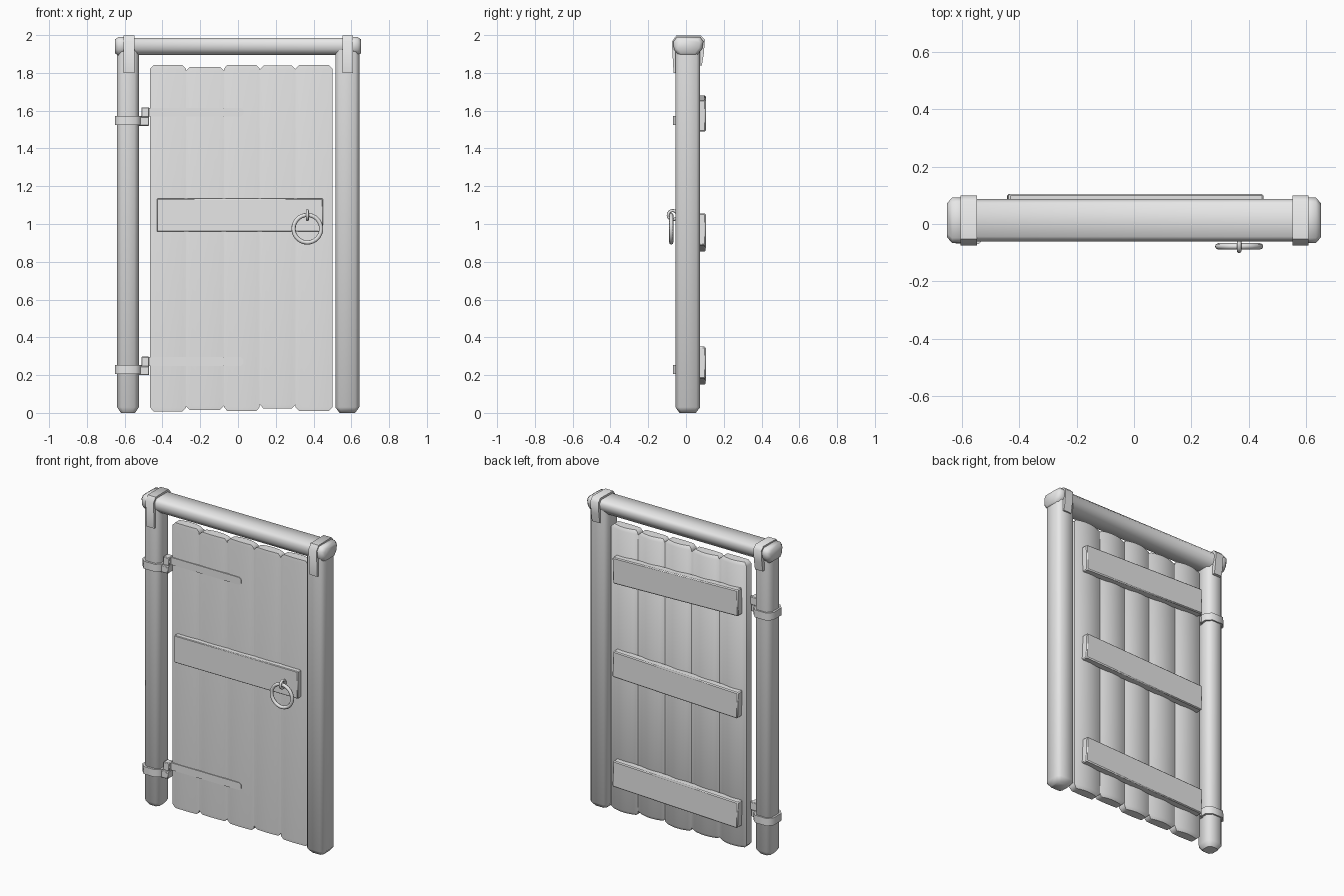
import bpy
import bmesh
import math

if "Cube" in bpy.data.objects:
    bpy.data.objects.remove(bpy.data.objects["Cube"])

grey = bpy.data.materials.new("plain_grey")
grey.use_nodes = True
grey.diffuse_color = (0.8, 0.8, 0.8, 1)
grey.node_tree.nodes["Principled BSDF"].inputs["Base Color"].default_value = (0.8, 0.8, 0.8, 1)


def finish(obj, name, angle=40):
    obj.name = name
    obj.data.materials.append(grey)
    bpy.ops.object.select_all(action="DESELECT")
    obj.select_set(True)
    bpy.context.view_layer.objects.active = obj
    bpy.ops.object.shade_smooth_by_angle(angle=math.radians(angle))
    return obj


def loft(name, rings, angle=40):
    """Skin a list of equal-length rings and cap both ends."""
    bm = bmesh.new()
    loops = [[bm.verts.new(p) for p in ring] for ring in rings]
    n = len(loops[0])
    for a, b in zip(loops, loops[1:]):
        for i in range(n):
            j = (i + 1) % n
            bm.faces.new((a[i], a[j], b[j], b[i]))
    bm.faces.new(loops[0])
    bm.faces.new(loops[-1])
    bmesh.ops.recalc_face_normals(bm, faces=bm.faces)
    mesh = bpy.data.meshes.new(name)
    bm.to_mesh(mesh)
    bm.free()
    obj = bpy.data.objects.new(name, mesh)
    bpy.context.collection.objects.link(obj)
    return finish(obj, name, angle)


def middle(values):
    return (min(values) + max(values)) / 2


def scaled(profile, s, centre=None):
    cu, cv = centre or [middle(axis) for axis in zip(*profile)]
    return [(cu + (u - cu) * s, cv + (v - cv) * s) for u, v in profile]


def upright(name, profile, levels, angle=40, centre=None):
    """Stack an xy profile at (z, scale) levels."""
    return loft(name, [[(x, y, z) for x, y in scaled(profile, s, centre)]
                       for z, s in levels], angle)


def box(name, x, y, z, bevel=0.004, tilt=0):
    bpy.ops.mesh.primitive_cube_add(size=1, location=(middle(x), middle(y), middle(z)))
    obj = bpy.context.object
    for v in obj.data.vertices:
        v.co.x *= x[1] - x[0]
        v.co.y *= y[1] - y[0]
        v.co.z *= z[1] - z[0]
    obj.rotation_euler.y = tilt
    mod = obj.modifiers.new("soft_edges", "BEVEL")
    mod.width = bevel
    mod.segments = 1
    return finish(obj, name, 50)


def chamfered(x0, x1, y0, y1, c):
    return [(x0 + c, y0), (x1 - c, y0), (x1, y0 + c), (x1, y1 - c),
            (x1 - c, y1), (x0 + c, y1), (x0, y1 - c), (x0, y0 + c)]


# Side posts
for name, x0, x1, y1, c in (("right_post", -0.64, -0.525, 0.065, 0.024),
                            ("left_post", 0.515, 0.642, 0.075, 0.02)):
    upright(name, chamfered(x0, x1, -0.056, y1, c),
            [(0, 0.65), (0.03, 1), (1.93, 1)], 50)

# Top beam with swollen ends
beam = [(-0.035, 1.895), (0.055, 1.895), (0.082, 1.93), (0.088, 1.965),
        (0.072, 1.986), (-0.045, 1.986), (-0.062, 1.965), (-0.06, 1.925)]
stations = [(-0.652, 0.8), (-0.635, 1.06), (-0.605, 1.06), (-0.59, 0.98),
            (0.59, 0.98), (0.605, 1.06), (0.635, 1.06), (0.652, 0.8)]
loft("top_beam", [[(x, y, z) for y, z in scaled(beam, s)] for x, s in stations], 65)

# Straps hooked over the beam
strap = [(-0.066, 1.8), (-0.075, 1.965), (-0.052, 1.997), (0.078, 1.999),
         (0.1, 1.975), (0.094, 1.9), (0.084, 1.84), (0.06, 1.84), (0.07, 1.9),
         (0.086, 1.965), (0.07, 1.985), (-0.045, 1.985), (-0.058, 1.96), (-0.046, 1.8)]
for name, x in (("right_beam_strap", -0.577), ("left_beam_strap", 0.582)):
    loft(name, [[(x + d, y, z) for y, z in strap] for d in (-0.028, 0.028)], 50)

# Door planks: nearly flat in front, gently rounded behind, ends worn on the back
edges = [-0.465, -0.275, -0.075, 0.115, 0.305, 0.5]
tops = [1.842, 1.832, 1.842, 1.838, 1.842]
bottoms = [0.008, 0.016, 0.01, 0.024, 0.01]
steps = [k / 4 - 1 for k in range(9)]
for i in range(5):
    a, b = edges[i], edges[i + 1]
    mid, half = (a + b) / 2, (b - a) / 2
    front = [(mid + t * half, 0.004 * t * t - 0.005) for t in steps]
    back = [(mid + t * half, 0.068 - 0.018 * t * t) for t in reversed(steps)]
    upright(f"plank_{i + 1}", front + back,
            [(bottoms[i], 0.8), (bottoms[i] + 0.02, 1),
             (tops[i] - 0.02, 1), (tops[i], 0.8)], 50, (mid, 0.005))

# Cross boards
for name, z, tilt in (("upper", 1.585, 0.028), ("middle", 0.955, -0.037), ("lower", 0.25, -0.037)):
    box(f"back_{name}_board", (-0.44, 0.45), (0.055, 0.105), (z - 0.084, z + 0.084), 0.006, tilt)
box("front_board", (-0.43, 0.45), (-0.036, 0.01), (0.96, 1.135))

# Hinges: post band, tongue, knuckle and long strap with a rounded tip
for name, z in (("lower", 0.2), ("upper", 1.52)):
    upright(f"{name}_hinge_band", chamfered(-0.652, -0.512, -0.069, 0.074, 0.03),
            [(z + 0.005, 1), (z + 0.053, 1)], 50)
    box(f"{name}_hinge_tongue", (-0.53, -0.47), (-0.042, 0.01), (z, z + 0.047))
    box(f"{name}_hinge_knuckle", (-0.512, -0.47), (-0.03, 0.016), (z + 0.045, z + 0.098))
    tip = [(-0.48, z + 0.048), (0.015, z + 0.048), (0.028, z + 0.06),
           (0.028, z + 0.083), (0.015, z + 0.095), (-0.48, z + 0.095)]
    loft(f"{name}_hinge_strap", [[(x, y, h) for x, h in tip] for y in (-0.009, 0.01)], 30)


# Ring handle and its staple
def torus(name, loc, rot, major, minor):
    bpy.ops.mesh.primitive_torus_add(
        location=loc, rotation=rot, major_radius=major, minor_radius=minor,
        major_segments=32, minor_segments=8)
    finish(bpy.context.object, name, 60)


torus("ring_handle", (0.367, -0.078, 0.975), (math.pi / 2, 0, 0), 0.073, 0.011)
torus("ring_staple", (0.367, -0.07, 1.047), (0, math.pi / 2, 0), 0.024, 0.008)
